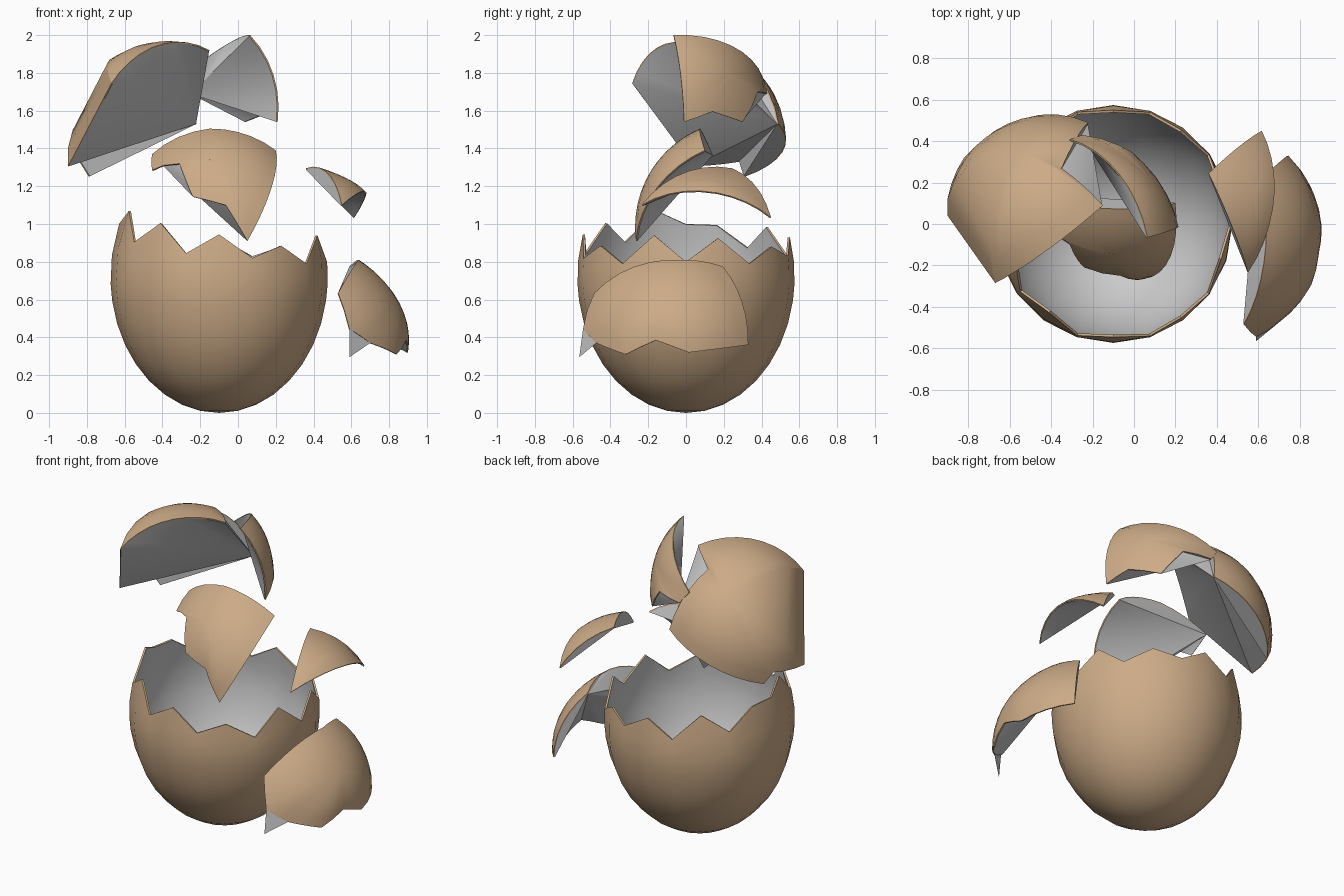
import bpy, bmesh, math
from mathutils import Vector

if "Cube" in bpy.data.objects:
    bpy.data.objects.remove(bpy.data.objects["Cube"])


def material(name, rgb):
    m = bpy.data.materials.new(name)
    m.diffuse_color = (*rgb, 1)
    m.use_nodes = True
    m.node_tree.nodes["Principled BSDF"].inputs["Base Color"].default_value = m.diffuse_color
    return m


OUTSIDE = material("shell_brown", (0.61, 0.41, 0.245))
INSIDE = material("shell_inner_grey", (0.8, 0.8, 0.8))


def finish(bm, name, thickness=0):
    me = bpy.data.meshes.new(name)
    bm.to_mesh(me)
    bm.free()
    ob = bpy.data.objects.new(name, me)
    bpy.context.collection.objects.link(ob)
    me.materials.append(OUTSIDE)
    me.materials.append(INSIDE)
    bpy.ops.object.select_all(action='DESELECT')
    ob.select_set(True)
    bpy.context.view_layer.objects.active = ob
    if thickness:
        mod = ob.modifiers.new("thickness", 'SOLIDIFY')
        mod.thickness = thickness
        mod.offset = -1
        mod.material_offset = 1
        bpy.ops.object.modifier_apply(modifier=mod.name)
    bpy.ops.object.shade_smooth_by_angle(angle=math.radians(30))


# Lower egg: 20 columns, each running up to its own jagged rim height
def egg_shell():
    rim = [.80, .925, .79, .88, .83, .93, .83, .985, .875, .995,
           1.0, 1.07, .905, 1.005, .845, .945, .82, .885, .79, .94]
    heights = [.72 - .72 * math.cos(math.radians(a)) for a in range(10, 90, 10)]
    bm = bmesh.new()
    bottom = bm.verts.new((-.1, 0, 0))
    cols = []
    for i, top in enumerate(rim):
        a = i * math.tau / len(rim)
        col = []
        for z in heights + [.67 + (top - .67) * t for t in (0.04, .5, 1)]:
            r = .575 * math.sqrt(1 - ((z - .72) / .72) ** 2)
            col.append(bm.verts.new((-.1 + r * math.cos(a), r * math.sin(a), z)))
        cols.append(col)
    for a, b in zip(cols, cols[1:] + cols[:1]):
        bm.faces.new((bottom, b[0], a[0]))
        for k in range(len(a) - 1):
            bm.faces.new((a[k], b[k], b[k + 1], a[k + 1]))
    bmesh.ops.recalc_face_normals(bm, faces=bm.faces)
    if sum(f.normal.z for f in bm.faces if f.calc_center_median().z < .1) > 0:
        bmesh.ops.reverse_faces(bm, faces=bm.faces)
    finish(bm, "lower_shell", .012)


# Shard: domed patch around a centre, thin broken edge, and a grey closing fan
# spread from corner `fan`; edges listed in `straight` are not bowed
def shard(name, centre, corners, fan, straight=(), flap=None, rings=6):
    c = Vector(centre)
    rel = [Vector(p) - c for p in corners]
    edge, first = [], []
    for i, (a, b) in enumerate(zip(rel, rel[1:] + rel[:1])):
        first.append(len(edge))
        n = 1 if i in straight else max(1, round(math.degrees(a.angle(b)) / 9))
        for k in range(n):
            t = k / n
            d = a.normalized().slerp(b.normalized(), t)
            edge.append(d * (a.length * (1 - t) + b.length * t))
    mid = sum(edge, Vector()).normalized()
    rad = sum(p.length for p in edge) / len(edge)
    bm = bmesh.new()
    pole = bm.verts.new(c + mid * rad)
    loops = []
    for k in range(1, rings + 1):
        t = k / rings
        loops.append([bm.verts.new(c + mid.slerp(p.normalized(), t)
                                   * (rad + (p.length - rad) * t * t)) for p in edge])
    loops.append([bm.verts.new(c + p * (1 - .008 / p.length)) for p in edge])
    n = len(edge)
    for i in range(n):
        j = (i + 1) % n
        bm.faces.new((pole, loops[0][i], loops[0][j]))
        for lo, hi in zip(loops, loops[1:]):
            bm.faces.new((lo[i], hi[i], hi[j], lo[j]))
    s = first[fan]
    for k in range(1, n - 1):
        f = bm.faces.new([loops[-1][(s + m) % n] for m in (0, k, k + 1)])
        f.material_index = 1
    bmesh.ops.recalc_face_normals(bm, faces=bm.faces)
    if flap:
        f = bm.faces.new([bm.verts.new(p) for p in flap])
        f.material_index = 1
    finish(bm, name)


egg_shell()

shard("top_shard", (-.38, 0, 1.44), [
    (-.67, -.285, 1.745), (-.15, .09, 1.92), (-.35, .27, 1.88), (-.22, .49, 1.53),
    (-.79, .31, 1.25), (-.84, .285, 1.33), (-.90, .04, 1.305)], fan=3, straight=(6,))

shard("back_shard", (-.34, -.13, 1.63), [
    (.065, -.065, 2.0), (.21, -.01, 1.54), (.16, .14, 1.595), (.04, .30, 1.54),
    (-.07, .38, 1.70), (-.25, .43, 1.69), (-.31, .41, 1.77)], fan=5)

shard("front_shard", (-.1, .27, 1.0), [
    (.20, .10, 1.39), (.05, -.265, .91), (-.065, -.25, 1.10), (-.24, -.21, 1.145),
    (-.31, -.10, 1.32), (-.40, -.04, 1.31), (-.455, 0, 1.285), (-.455, .14, 1.37),
    (-.15, .075, 1.505)], fan=7)

shard("small_shard", (.35, .1, .77), [
    (.36, .245, 1.295), (.617, .45, 1.035), (.68, .165, 1.165), (.55, -.235, 1.10)], fan=0)

shard("side_shard", (.38, -.05, .32), [
    (.53, -.485, .635), (.59, -.545, .445), (.70, -.475, .37), (.84, -.32, .31),
    (.89, -.16, .385), (.90, .015, .32), (.745, .33, .36), (.59, .195, .775),
    (.64, -.02, .81)],
    fan=7, flap=[(.59, -.545, .445), (.59, -.565, .295), (.70, -.475, .37)])
